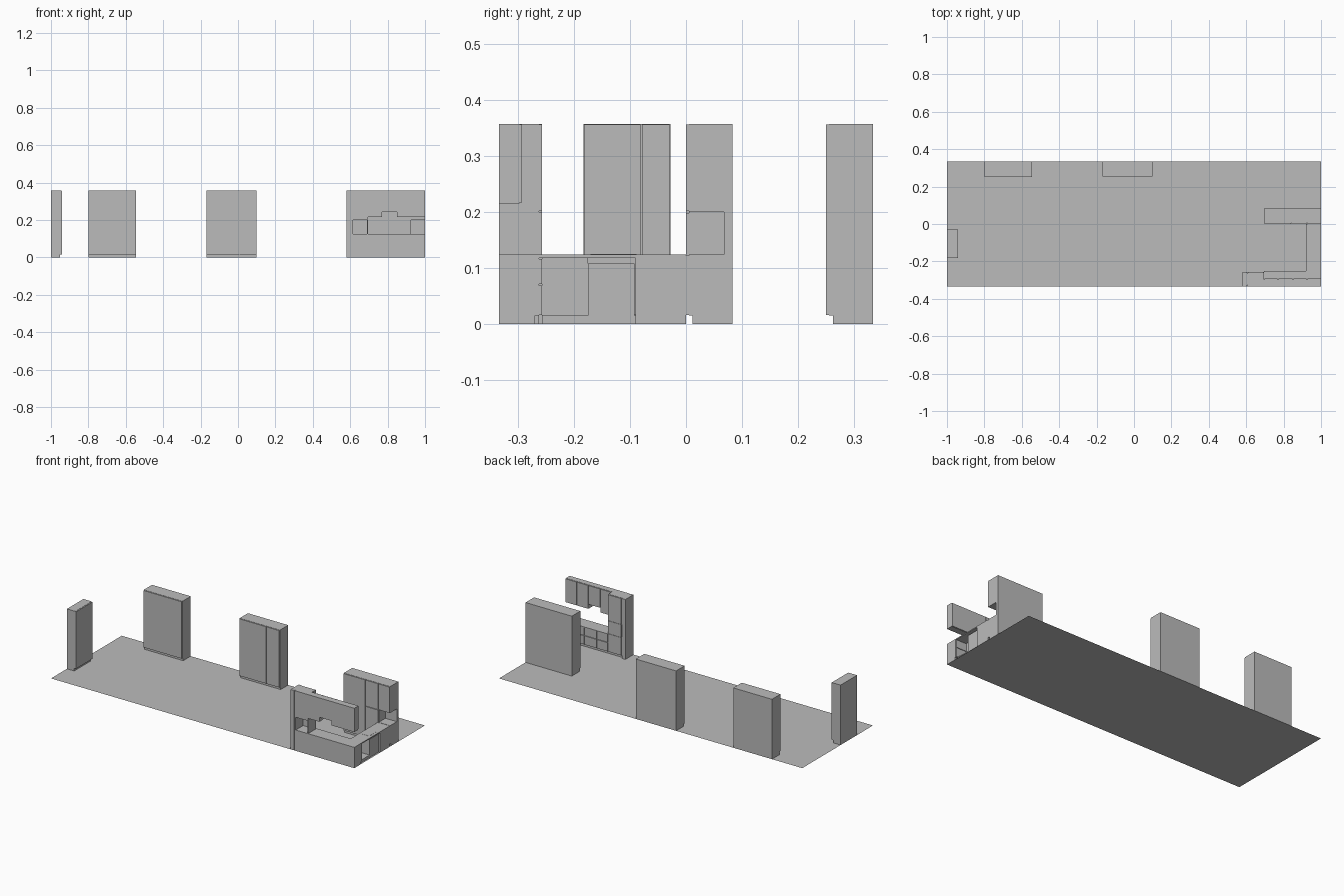
import bpy
import bmesh

cube = bpy.data.objects.get("Cube")
if cube:
    bpy.data.objects.remove(cube, do_unlink=True)

grey = bpy.data.materials.new("plain_grey")
grey.use_nodes = True
grey.diffuse_color = (0.5, 0.5, 0.5, 1)
grey.node_tree.nodes["Principled BSDF"].inputs["Base Color"].default_value = (0.5, 0.5, 0.5, 1)

H = 0.357      # tall cabinet height
TOP = 0.124    # worktop height
KICK = 0.015   # plinth height
DOOR = 0.005   # door thickness
GAP = 0.0015   # half of the gap between doors


def part(name, *boxes):
    """One object from boxes given as (x range, y range, z range)."""
    bm = bmesh.new()
    for ranges in boxes:
        cube = bmesh.ops.create_cube(bm, size=1)
        for v in cube["verts"]:
            for i, (lo, hi) in enumerate(ranges):
                v.co[i] = lo + (v.co[i] + 0.5) * (hi - lo)
    mesh = bpy.data.meshes.new(name)
    bm.to_mesh(mesh)
    bm.free()
    mesh.materials.append(grey)
    ob = bpy.data.objects.new(name, mesh)
    bpy.context.collection.objects.link(ob)
    return ob


def cabinet(name, x, y, z, axis, side, splits=(), shelves=(), kick=True):
    """Carcass with a recessed plinth; doors on the given axis (0 x, 1 y) and side."""
    def shrink(r, amount):
        return (r[0], r[1] - amount) if side > 0 else (r[0] + amount, r[1])

    bounds = [x, y, z]
    across = 1 - axis
    bottom = z[0] + KICK if kick else z[0]
    carcass = list(bounds)
    carcass[axis] = shrink(bounds[axis], DOOR)
    carcass[2] = (bottom, z[1])
    boxes = [carcass]
    if kick:
        plinth = list(bounds)
        plinth[axis] = shrink(bounds[axis], 0.012)
        plinth[2] = (z[0], bottom)
        boxes.append(plinth)
    part(name + "_carcass", *boxes)

    # doors, split across and up
    cols = [bounds[across][0], *splits, bounds[across][1]]
    rows = [bottom, *shelves, z[1]]
    face = bounds[axis][1] if side > 0 else bounds[axis][0]
    doors = []
    for a, b in zip(cols, cols[1:]):
        for c, d in zip(rows, rows[1:]):
            door = [None] * 3
            door[axis] = tuple(sorted((face, face - side * DOOR)))
            door[across] = (a + GAP, b - GAP)
            door[2] = (c + GAP, d - GAP)
            doors.append(door)
    part(name + "_doors", *doors)


# floor sheet
bm = bmesh.new()
bmesh.ops.create_grid(bm, x_segments=1, y_segments=1, size=1)
for v in bm.verts:
    v.co.y *= 0.333
floor_mesh = bpy.data.meshes.new("floor")
bm.to_mesh(floor_mesh)
bm.free()
floor_mesh.materials.append(grey)
bpy.context.collection.objects.link(bpy.data.objects.new("floor", floor_mesh))

# free-standing cabinets
cabinet("end_cabinet", (-1, -0.94), (-0.183, -0.028), (0, H), 0, 1, [-0.08])
cabinet("left_wardrobe", (-0.80, -0.545), (0.25, 0.333), (0, H), 1, -1)
cabinet("middle_wardrobe", (-0.168, 0.098), (0.25, 0.333), (0, H), 1, -1, [0.01])

# tall kitchen cabinets, with an open niche at the outer corner
back = (0, 0.083)
cabinet("pantry", (0.695, 0.84), back, (0, H), 1, -1)
cabinet("fridge_housing", (0.84, 0.925), back, (0, H), 1, -1, shelves=[0.2])
cabinet("niche_base", (0.925, 1), back, (0, TOP), 1, -1)
cabinet("niche_top", (0.925, 1), back, (0.2, H), 1, -1, kick=False)
part("niche_back", ((0.925, 1), (0.068, 0.083), (TOP, 0.2)))

# oven column, open behind the oven
oy = (-0.333, -0.257)
cabinet("oven_column_base", (0.607, 0.695), oy, (0, TOP), 1, 1)
cabinet("oven_column_top", (0.607, 0.695), oy, (0.2, H), 1, 1, kick=False)
part("oven_niche",
     ((0.607, 0.614), oy, (TOP, 0.2)),
     ((0.690, 0.695), oy, (TOP, 0.2)),
     ((0.614, 0.690), (-0.263, -0.257), (TOP, 0.2)))
part("column_end_panel",
     ((0.58, 0.603), oy, (0, H)),
     ((0.603, 0.607), (-0.327, -0.263), (0, H)))

# base run and wall cabinets with a raised middle for the hood
cabinet("base_run", (0.695, 1), oy, (0, 0.118), 1, 1, [0.77, 0.85, 0.92], [0.07])
wy = (-0.333, -0.292)
cabinet("wall_cabinet_inner", (0.695, 0.77), wy, (0.215, H), 1, 1, kick=False)
cabinet("wall_cabinet_hood", (0.77, 0.85), wy, (0.242, H), 1, 1, kick=False)
cabinet("wall_cabinet_outer", (0.85, 1), wy, (0.215, H), 1, 1, [0.925], kick=False)

# side run: open corner, appliance and end cabinet under the worktop
part("appliance", ((0.93, 0.99), (-0.175, -0.092), (KICK, 0.108)))
part("corner_panel", ((0.925, 0.931), (-0.257, -0.175), (KICK, 0.118)))
part("side_plinth", ((0.94, 0.99), (-0.257, -0.09), (0, KICK)))
cabinet("side_cabinet", (0.925, 1), (-0.09, 0), (0, 0.118), 0, -1)

# L-shaped worktop
part("worktop",
     ((0.695, 1), (-0.333, -0.252), (0.118, TOP)),
     ((0.92, 1), (-0.252, 0), (0.118, TOP)))
part("sink_plate", ((0.932, 0.985), (-0.17, -0.088), (TOP, TOP + 0.001)))
